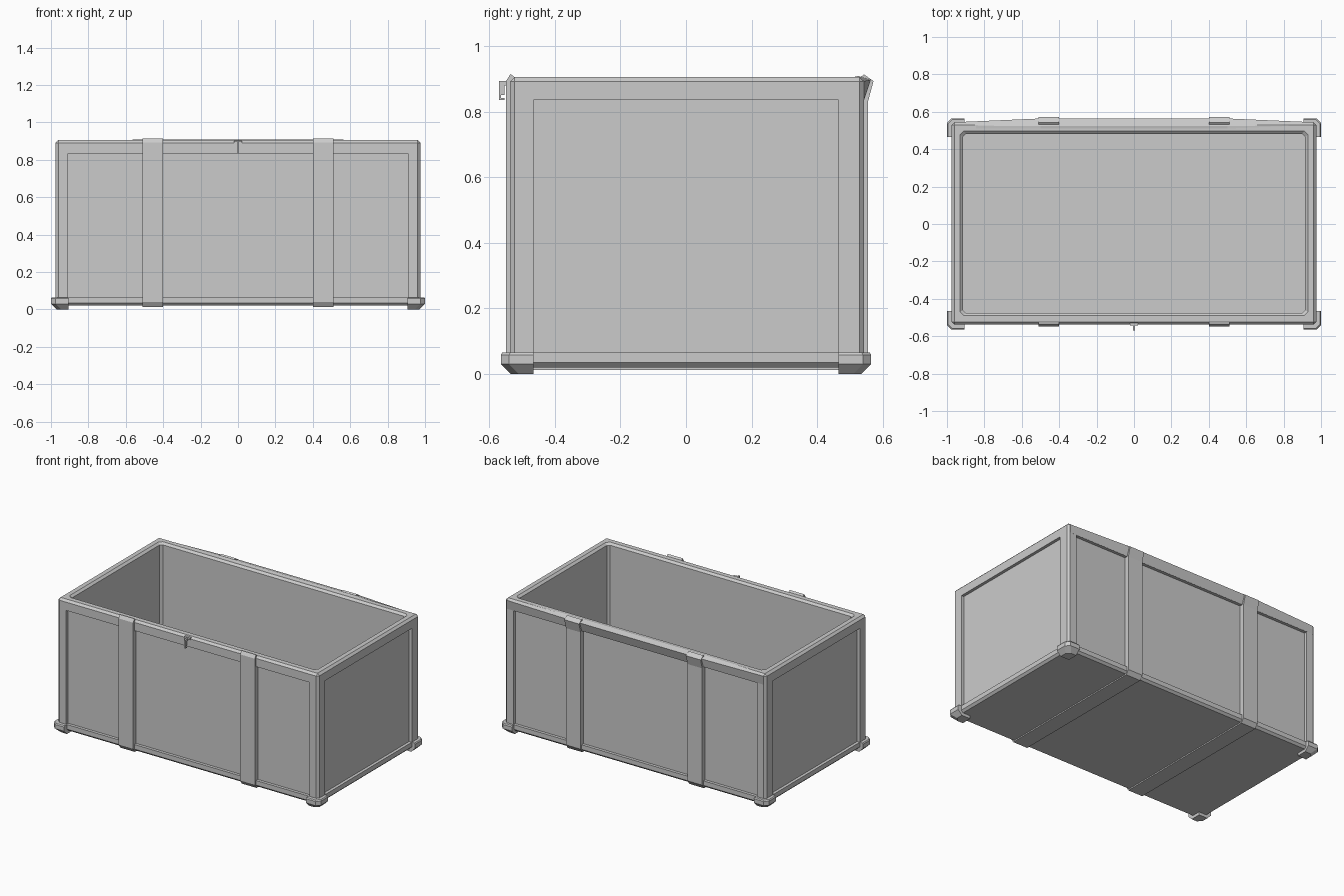
import bpy, bmesh
from mathutils import Vector

if "Cube" in bpy.data.objects:
    bpy.data.objects.remove(bpy.data.objects["Cube"])


def finish(bm, name):
    bmesh.ops.recalc_face_normals(bm, faces=bm.faces)
    me = bpy.data.meshes.new(name)
    bm.to_mesh(me)
    bm.free()
    ob = bpy.data.objects.new(name, me)
    bpy.context.collection.objects.link(ob)
    return ob


def box(name, lo, hi, bevel=0):
    bm = bmesh.new()
    bmesh.ops.create_cube(bm, size=1)
    lo, hi = Vector(lo), Vector(hi)
    for v in bm.verts:
        v.co = (lo + hi) / 2 + v.co * (hi - lo)
    if bevel:
        bmesh.ops.bevel(bm, geom=bm.edges[:], offset=bevel, segments=1, affect='EDGES')
    return finish(bm, name)


def loft(name, rings):
    """Join equal-length rings of points into a capped solid."""
    bm = bmesh.new()
    loops = [[bm.verts.new(p) for p in ring] for ring in rings]
    for a, b in zip(loops, loops[1:]):
        for i in range(len(a)):
            j = (i + 1) % len(a)
            bm.faces.new((a[i], a[j], b[j], b[i]))
    bm.faces.new(loops[0])
    bm.faces.new(loops[-1])
    return finish(bm, name)


def cut(target, cutter):
    m = target.modifiers.new("cut", 'BOOLEAN')
    m.operation = 'DIFFERENCE'
    m.solver = 'EXACT'
    m.object = cutter
    bpy.context.view_layer.objects.active = target
    bpy.ops.object.modifier_apply(modifier=m.name)
    bpy.data.objects.remove(cutter)


def cavity_ring(x, y0, y1, c, z):
    return [(-x + c, y0, z), (x - c, y0, z), (x, y0 + c, z), (x, y1 - c, z),
            (x - c, y1, z), (-x + c, y1, z), (-x, y1 - c, z), (-x, y0 + c, z)]


# Open crate body with chamfered rim and recessed side panels
Y0, Y1, X = -0.537, 0.543, 0.975
body = box("crate_body", (-X, Y0, 0.02), (X, Y1, 0.905), 0.014)
cut(body, loft("cavity", [
    cavity_ring(0.915, -0.475, 0.482, 0.015, 0.065),
    cavity_ring(0.915, -0.475, 0.482, 0.015, 0.892),
    cavity_ring(0.93, -0.49, 0.497, 0.02, 0.905),
    cavity_ring(0.93, -0.49, 0.497, 0.02, 1.0)]))
R = 0.02
cut(body, box("front_recess", (-0.91, -0.7, 0.065), (0.91, Y0 + R, 0.835)))
cut(body, box("back_recess", (-0.91, Y1 - R, 0.065), (0.91, 0.7, 0.835)))
for s in (-1, 1):
    xs = sorted((s * (X - R), s * 1.2))
    cut(body, box("side_recess", (xs[0], -0.465, 0.065), (xs[1], 0.465, 0.835)))

# Two straps wrapping front, underside and back
strap = [(-0.518, 0.9), (-0.535, 0.915), (-0.549, 0.893), (-0.549, 0.04), (-0.53, 0.012),
         (0.535, 0.012), (0.555, 0.04), (0.555, 0.83), (0.572, 0.893), (0.543, 0.913),
         (0.525, 0.9), (0.505, 0.83), (0.505, 0.03), (-0.505, 0.03), (-0.505, 0.83)]
for s, side in ((-1, "left"), (1, "right")):
    loft("strap_" + side, [[(s * x, y, z) for y, z in strap] for x in (0.40, 0.51)])

# Back lip that widens towards the middle
lip = loft("back_lip", [
    [(x, 0.505, 0.904), (x, 0.525, 0.904 + h), (x, 0.544 + d, 0.893 + h),
     (x, 0.5435, 0.836), (x, 0.52, 0.836)]
    for x, d, h in ((-0.96, 0, 0), (-0.5, 0.02, 0.004), (0.5, 0.02, 0.004), (0.96, 0, 0))])

# Corner feet, chamfered underneath
for sx, a in ((-1, "left"), (1, "right")):
    for sy, b in ((-1, "front"), (1, "back")):
        def ring(z, inset, c=0.025):
            x, y = 1.0 - inset, 0.565 - inset
            pts = [(0.905, 0.465), (x, 0.465), (x, y - c), (x - c, y), (0.905, y)]
            return [(sx * px, sy * py, z) for px, py in pts]
        loft(f"foot_{b}_{a}", [ring(0, 0.03), ring(0.03, 0), ring(0.058, 0), ring(0.065, 0.005)])

# Small front catch: base tab and hooked fin
box("catch_base", (-0.022, -0.544, 0.885), (0.022, -0.52, 0.9))
hook = [(-0.53, 0.893), (-0.57, 0.893), (-0.57, 0.835), (-0.553, 0.835),
        (-0.553, 0.842), (-0.564, 0.842), (-0.564, 0.85), (-0.553, 0.85), (-0.553, 0.88), (-0.53, 0.88)]
loft("catch_fin", [[(x, y, z) for y, z in hook] for x in (-0.006, 0.006)])
